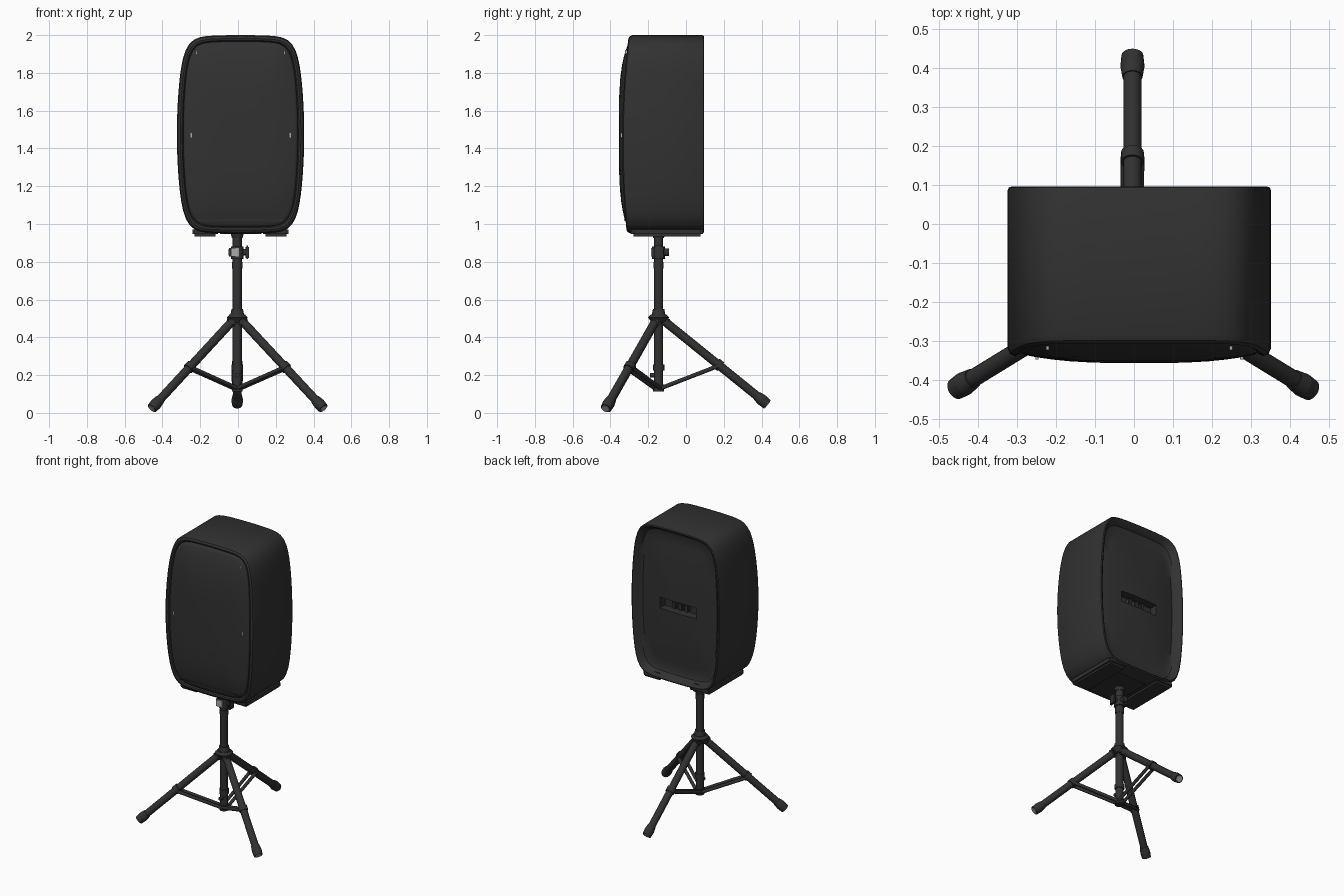
import bpy, bmesh, math
from mathutils import Vector

if "Cube" in bpy.data.objects:
    bpy.data.objects.remove(bpy.data.objects["Cube"], do_unlink=True)


def material(name, value):
    m = bpy.data.materials.new(name)
    m.use_nodes = True
    col = (value, value, value, 1)
    m.diffuse_color = col
    m.node_tree.nodes["Principled BSDF"].inputs["Base Color"].default_value = col
    return m


BLACK = material("matte black plastic", 0.031)
GREY = material("light grey metal", 0.4)


def smooth(ob, angle):
    bpy.ops.object.select_all(action="DESELECT")
    ob.select_set(True)
    bpy.context.view_layer.objects.active = ob
    bpy.ops.object.shade_smooth_by_angle(angle=math.radians(angle))


def finish(name, bm, mat, angle=40):
    bmesh.ops.recalc_face_normals(bm, faces=bm.faces)
    me = bpy.data.meshes.new(name)
    bm.to_mesh(me)
    bm.free()
    me.materials.append(mat)
    ob = bpy.data.objects.new(name, me)
    bpy.context.collection.objects.link(ob)
    smooth(ob, angle)
    return ob


def rod(name, a, b, r1, r2=None, mat=BLACK, sides=20):
    a, b = Vector(a), Vector(b)
    bm = bmesh.new()
    bmesh.ops.create_cone(bm, cap_ends=True, segments=sides, radius1=r1,
                          radius2=r1 if r2 is None else r2, depth=(b - a).length)
    mtx = (b - a).to_track_quat("Z", "Y").to_matrix().to_4x4()
    mtx.translation = (a + b) / 2
    bm.transform(mtx)
    return finish(name, bm, mat)


def box(name, centre, size, mat=BLACK, bevel=0.0):
    bm = bmesh.new()
    bmesh.ops.create_cube(bm, size=1)
    for v in bm.verts:
        v.co = Vector(centre) + Vector([c * s for c, s in zip(v.co, size)])
    if bevel:
        bmesh.ops.bevel(bm, geom=bm.edges[:], offset=bevel, segments=2, affect="EDGES")
    return finish(name, bm, mat)


# Cabinet cross-section: rounded rectangle, sides tapering to top and bottom
CX, CZ, HW, HH, POWER, N = 0.0135, 1.475, 0.337, 0.525, 8, 112


def outline(inset, scale=1):
    pts, a, b = [], HW - inset, HH - inset
    for i in range(N):
        t = 2 * math.pi * i / N
        c, s = math.cos(t), math.sin(t)
        r = (abs(c / a) ** POWER + abs(s / b) ** POWER) ** (-1 / POWER)
        x, z = r * c, r * s
        taper = 1 - 0.13 * (z / HH) ** 2
        arch = 1 - 0.02 * (x / HW) ** 2
        pts.append((CX + scale * x * taper, CZ + scale * z * arch))
    return pts


def rim_y(z):
    return -0.303 - 0.035 * (1 - ((z - 1.43) / 0.57) ** 2)


def loft(name, loops):
    """Bridge loops of (inset, scale, y rule), closing both ends with fans."""
    bm = bmesh.new()
    rings = [[bm.verts.new((x, rule(z), z)) for x, z in outline(inset, scale)]
             for inset, scale, rule in loops]
    for p, q in zip(rings, rings[1:]):
        for i in range(N):
            j = (i + 1) % N
            bm.faces.new((p[i], p[j], q[j], q[i]))
    for ring, rule in ((rings[0], loops[0][2]), (rings[-1], loops[-1][2])):
        mid = bm.verts.new((CX, rule(CZ), CZ))
        for i in range(N):
            bm.faces.new((ring[i], ring[(i + 1) % N], mid))
    return finish(name, bm, BLACK, 50)


def front(offset):
    return lambda z: rim_y(z) + offset


def flat(y):
    return lambda z: y


# Cabinet shell with front rim and a back panel that swells inside a sunken border
shell = [(0.06, 1, front(0.03)), (0.036, 1, front(0.02)), (0.028, 1, front(0.004)),
         (0.018, 1, front(0)), (0.006, 1, front(0.006)), (0, 1, front(0.02)),
         (0, 1, flat(0.086)), (0.003, 1, flat(0.093)), (0.01, 1, flat(0.096)),
         (0.02, 1, flat(0.091)), (0.04, 1, flat(0.055))]
shell += [(0.05, s, flat(0.046 + 0.024 * (1 - s * s))) for s in (0.98, 0.85, 0.7, 0.5, 0.3, 0.12)]
cabinet = loft("cabinet", shell)

# Handle slot cut into the back
SLOT_Z = 1.46
cutter = box("slot_cutter", (CX, 0.06, SLOT_Z), (0.28, 0.1, 0.075))
cutter.hide_render = True
cut = cabinet.modifiers.new("slot", "BOOLEAN")
cut.operation, cut.solver, cut.object = "DIFFERENCE", "EXACT", cutter
bpy.context.view_layer.objects.active = cabinet
bpy.ops.object.modifier_apply(modifier=cut.name)
bpy.data.objects.remove(cutter, do_unlink=True)
smooth(cabinet, 35)
for i, dx in enumerate((-0.045, 0.0, 0.05)):
    box(f"slot_block_{i + 1}", (CX + dx, 0.025, SLOT_Z), (0.03, 0.04, 0.05), bevel=0.005)


# Domed grille
def dome(s):
    return lambda z: (rim_y(z) + 0.004) * s ** 3 - 0.356 * (1 - s ** 3)


loft("grille", [(0.034, 1, front(0.03)), (0.034, 1, front(0.012)), (0.04, 1, front(0.004))]
     + [(0.04, s, dome(s)) for s in (0.97, 0.92, 0.85, 0.75, 0.6, 0.4, 0.2)])
box("grille_lip", (CX, -0.312, 1.022), (0.46, 0.03, 0.02), bevel=0.007)

for side in (-1, 1):
    # Small grille pins
    for z, dx in ((1.47, 0.262), (1.91, 0.235)):
        box("grille_pin", (CX + side * dx, rim_y(z) - 0.004, z), (0.008, 0.01, 0.022), GREY)
    # Skids under the cabinet
    box("cabinet_skid", (CX + side * 0.187, -0.1, 0.959), (0.135, 0.38, 0.048), bevel=0.012)
box("pole_socket", (CX, -0.13, 0.962), (0.24, 0.28, 0.03), bevel=0.01)

# Centre pole
PX, PY = -0.004, -0.145


def stem(name, z1, z2, r1, r2=None):
    return rod(name, (PX, PY, z1), (PX, PY, z2), r1, r2)


stem("upper_pole", 0.8, 0.97, 0.024)
stem("main_pole", 0.12, 0.82, 0.024)
stem("pole_flange", 0.925, 0.955, 0.028, 0.036)
stem("pole_clamp", 0.815, 0.88, 0.034)
stem("pole_ring", 0.765, 0.8, 0.027)
stem("lower_collar", 0.225, 0.255, 0.03)
stem("pole_foot", 0.112, 0.15, 0.029)
box("clamp_plate", (PX - 0.01, PY - 0.036, 0.85), (0.044, 0.009, 0.044), GREY)
rod("clamp_bolt", (PX, PY, 0.85), (PX + 0.055, PY, 0.85), 0.017)
box("clamp_knob", (PX + 0.053, PY, 0.85), (0.018, 0.05, 0.07), bevel=0.006)
box("clamp_lug", (PX - 0.035, PY, 0.85), (0.025, 0.045, 0.045), bevel=0.005)
rod("clamp_rear_bolt", (PX, PY, 0.85), (PX, PY + 0.055, 0.85), 0.02)
rod("stop_pin", (PX, PY, 0.2), (PX, PY - 0.045, 0.2), 0.012)

# Hub
stem("hub_skirt", 0.475, 0.505, 0.035, 0.056)
stem("hub", 0.505, 0.52, 0.056, 0.042)
stem("hub_neck", 0.52, 0.55, 0.036, 0.03)

# Legs, feet and paired braces: angle, reach and height of the leg end
LEGS = {"right": (211.5, 0.53, 0.024), "left": (-31.5, 0.535, 0.024), "rear": (90, 0.576, 0.045)}
for name, (deg, reach, end_z) in LEGS.items():
    d = Vector((math.cos(math.radians(deg)), math.sin(math.radians(deg)), 0))
    across = Vector((-d.y, d.x, 0))
    base = Vector((PX, PY, 0))
    top = base + d * 0.035 + Vector((0, 0, 0.482))
    tip = base + d * reach + Vector((0, 0, end_z))
    axis = (tip - top).normalized()
    rod(name + "_leg", top, tip, 0.023)
    rod(name + "_foot", tip - axis * 0.07, tip - axis * 0.035, 0.026, 0.031)
    rod(name + "_foot_end", tip - axis * 0.035, tip, 0.031, 0.028)
    rod(name + "_foot_cap", tip, tip + axis * 0.003, 0.02, mat=GREY)
    box(name + "_hinge", top, (0.05, 0.05, 0.045), bevel=0.008)
    joint = top.lerp(tip, 0.52)
    rod(name + "_leg_collar", joint - axis * 0.016, joint + axis * 0.016, 0.029)
    for s in (-1, 1):
        rod(name + "_brace", joint + across * 0.02 * s - Vector((0, 0, 0.006)),
            base + across * 0.018 * s + d * 0.015 + Vector((0, 0, 0.132)), 0.011, sides=10)
